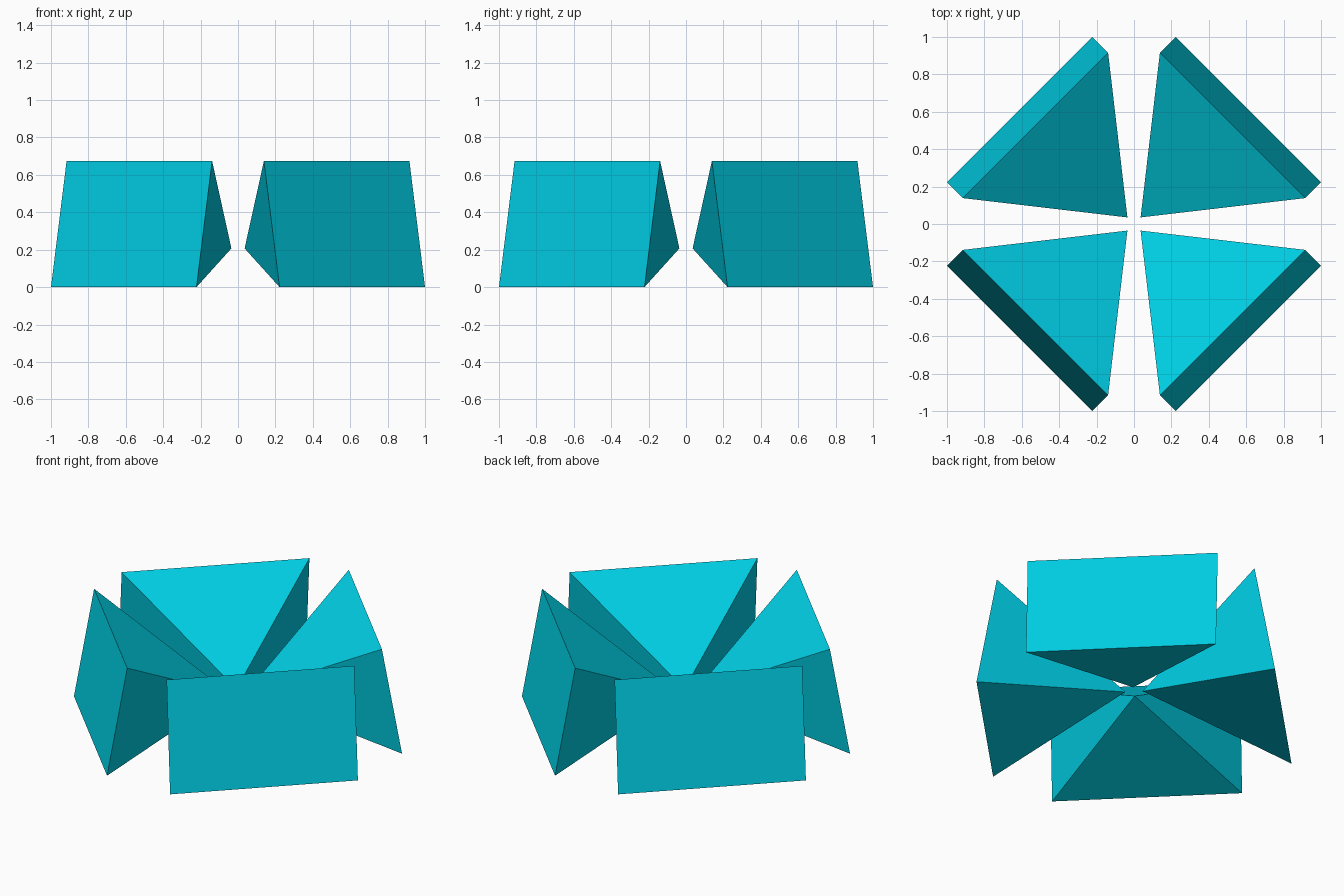
import bpy, bmesh, math
from mathutils import Matrix

if "Cube" in bpy.data.objects:
    bpy.data.objects.remove(bpy.data.objects["Cube"])

HALF_WIDTH = 0.55                 # half of the outer panel's width
BOTTOM = (0.864, 0.0)             # (radius, height) of the panel's lower edge
TOP = (0.746, 0.675)              # upper edge leans inward
TIP = (0.05, 0.207)               # point facing the centre

mat = bpy.data.materials.new("cyan")
mat.diffuse_color = (0.0, 0.62, 0.78, 1.0)
mat.use_nodes = True
mat.node_tree.nodes["Principled BSDF"].inputs["Base Color"].default_value = mat.diffuse_color


def pyramid(name, angle):
    """Rectangular pyramid lying on its side, point towards the centre."""
    bm = bmesh.new()
    base = [bm.verts.new((r, s * HALF_WIDTH, z))
            for r, z, s in ((*BOTTOM, -1), (*BOTTOM, 1), (*TOP, 1), (*TOP, -1))]
    tip = bm.verts.new((TIP[0], 0, TIP[1]))
    bm.faces.new(base)
    for i in range(4):
        bm.faces.new((base[(i + 1) % 4], base[i], tip))
    bmesh.ops.recalc_face_normals(bm, faces=bm.faces)
    bm.transform(Matrix.Rotation(angle, 4, 'Z'))
    mesh = bpy.data.meshes.new(name)
    bm.to_mesh(mesh)
    bm.free()
    mesh.materials.append(mat)
    obj = bpy.data.objects.new(name, mesh)
    bpy.context.collection.objects.link(obj)


# Four pyramids on the diagonals
for i, side in enumerate(("back_right", "back_left", "front_left", "front_right")):
    pyramid(side + "_pyramid", math.radians(45 + 90 * i))
